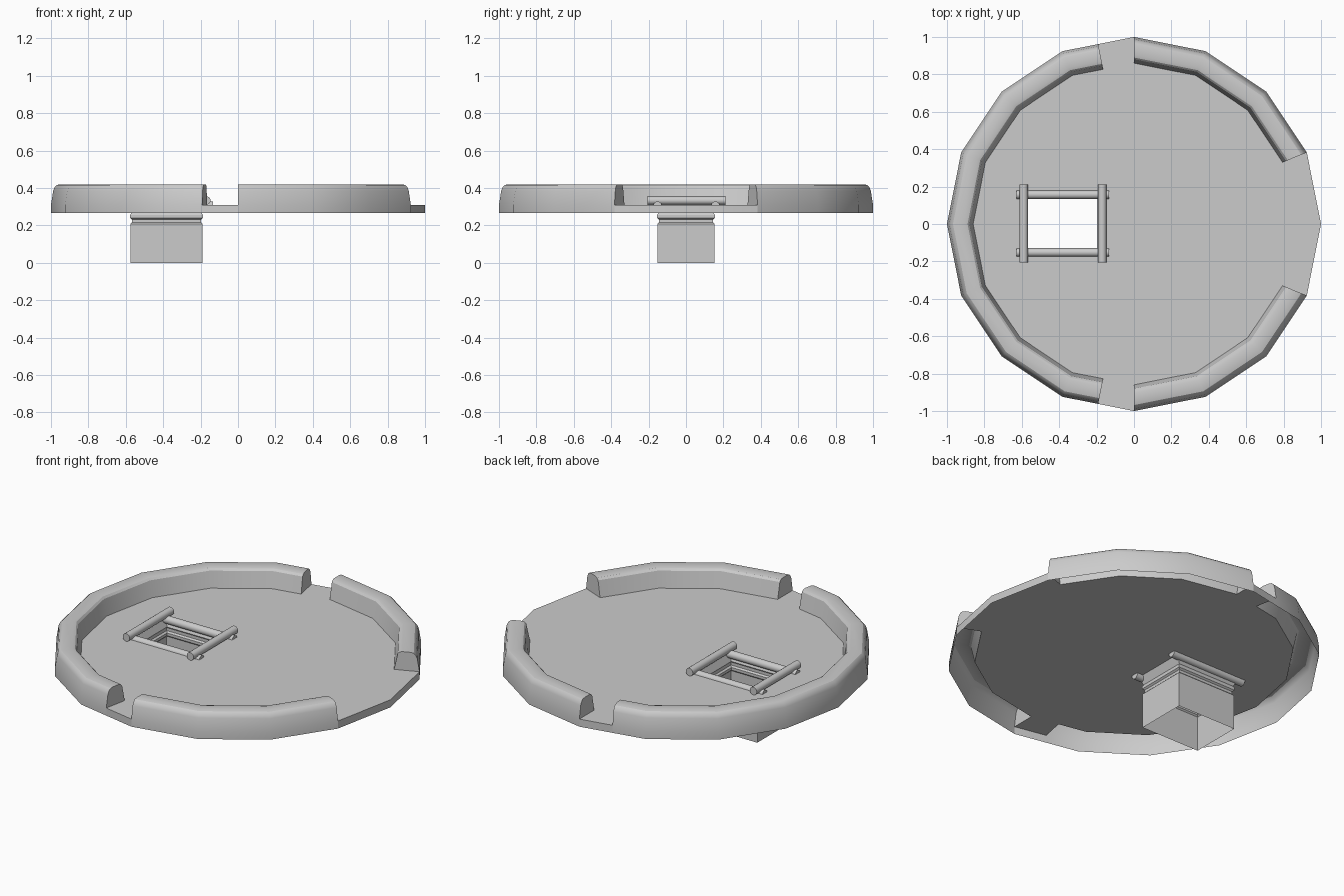
import bpy, bmesh, math
from mathutils import Vector

old = bpy.data.objects.get("Cube")
if old:
    bpy.data.objects.remove(old)

grey = bpy.data.materials.new("light grey")
grey.use_nodes = True
grey.diffuse_color = (0.6, 0.6, 0.6, 1)
grey.node_tree.nodes["Principled BSDF"].inputs["Base Color"].default_value = (0.6, 0.6, 0.6, 1)

STEP = 22.5                    # sixteen-sided plan
FLOOR, BOTTOM = 0.31, 0.265
INNER, OUTER = 0.86, 1.0
WALLS = [(22.5, 90), (101.25, 258.75), (270, 337.5)]
GAPS = [(90, 101.25), (258.75, 270), (337.5, 382.5)]


def finish(bm, name, smooth=30):
    mesh = bpy.data.meshes.new(name)
    bm.to_mesh(mesh)
    bm.free()
    mesh.materials.append(grey)
    obj = bpy.data.objects.new(name, mesh)
    bpy.context.collection.objects.link(obj)
    bpy.ops.object.select_all(action='DESELECT')
    obj.select_set(True)
    bpy.context.view_layer.objects.active = obj
    bpy.ops.object.shade_smooth_by_angle(angle=math.radians(smooth))
    return obj


def on_polygon(angle, radius, z):
    half = STEP / 2
    r = radius * math.cos(math.radians(half)) / math.cos(math.radians(angle % STEP - half))
    a = math.radians(angle)
    return Vector((r * math.cos(a), r * math.sin(a), z))


def arc_angles(start, end):
    corners = [i * STEP for i in range(40) if start < i * STEP < end]
    return [start] + corners + [end]


def sweep(bm, rows, closed=False):
    for a, b in zip(rows, rows[1:] + rows[:1] if closed else rows[1:]):
        for j in range(len(a) - 1):
            bm.faces.new((a[j], b[j], b[j + 1], a[j + 1]))


# Rim walls: hollow rounded profile with closed ends
profile = [(OUTER, BOTTOM), (OUTER, FLOOR), (0.988, 0.385), (0.98, 0.405), (0.968, 0.416),
           (0.95, 0.42), (0.905, 0.42), (0.89, 0.416), (0.88, 0.405), (INNER, FLOOR)]
for name, (start, end) in zip(("back_left_rim", "right_rim", "front_left_rim"), WALLS):
    bm = bmesh.new()
    rows = [[bm.verts.new(on_polygon(t, r, z)) for r, z in profile]
            for t in arc_angles(start, end)]
    sweep(bm, rows)
    bm.faces.new(rows[0][1:])
    bm.faces.new(rows[-1][:0:-1])
    finish(bm, name)

# Low skirts across the openings
for name, (start, end) in zip(("back_skirt", "front_skirt", "left_skirt"), GAPS):
    bm = bmesh.new()
    sweep(bm, [[bm.verts.new(on_polygon(t, OUTER, z)) for z in (BOTTOM, FLOOR)]
               for t in arc_angles(start, end)])
    finish(bm, name)

# Square well: footprint grown or shrunk by the offset at each height
CX, CY, HX, HY = -0.382, 0.0, 0.193, 0.153


def well_ring(bm, offset, z):
    return [bm.verts.new((CX + sx * (HX + offset), CY + sy * (HY + offset), z))
            for sx, sy in ((-1, -1), (1, -1), (1, 1), (-1, 1))]


bm = bmesh.new()
rings = [well_ring(bm, o, z) for o, z in
         ((0, 0), (0, 0.208), (-0.008, 0.216), (-0.008, 0.232), (0.002, 0.24),
          (0.002, 0.255), (-0.004, 0.265), (0.018, FLOOR))]
sweep(bm, list(map(list, zip(*rings))), closed=True)
finish(bm, "well", 15)

# Floor reaches the outer edge in the openings and is cut out over the well
bm = bmesh.new()
outline = []
for wall, gap in zip(WALLS, GAPS):
    for (start, end), radius in ((wall, INNER), (gap, OUTER)):
        outline += [bm.verts.new(on_polygon(t, radius, FLOOR)) for t in arc_angles(start, end)]
edges = []
for loop in (outline, well_ring(bm, 0.018, FLOOR)):
    edges += [bm.edges.new((a, b)) for a, b in zip(loop, loop[1:] + loop[:1])]
bmesh.ops.triangle_fill(bm, edges=edges, use_beauty=True, normal=(0, 0, 1))
for f in bm.faces:
    f.normal_update()
    if f.normal.z < 0:
        f.normal_flip()
bmesh.ops.dissolve_limit(bm, angle_limit=0.01, verts=bm.verts[:], edges=bm.edges[:])
finish(bm, "floor")


# Round bars framing the well
def bar(name, centre, length, axis):
    bm = bmesh.new()
    bmesh.ops.create_cone(bm, cap_ends=True, segments=16, radius1=0.023, radius2=0.023, depth=length)
    turn = Vector((0, 0, 1)).rotation_difference(Vector(axis)).to_matrix()
    bmesh.ops.rotate(bm, matrix=turn, verts=bm.verts)
    bmesh.ops.translate(bm, vec=centre, verts=bm.verts)
    finish(bm, name)


bar("right_bar", (-0.59, 0.003, 0.333), 0.416, (0, 1, 0))
bar("left_bar", (-0.17, 0.003, 0.333), 0.416, (0, 1, 0))
bar("back_bar", (-0.38, 0.157, 0.305), 0.495, (1, 0, 0))
bar("front_bar", (-0.38, -0.152, 0.305), 0.495, (1, 0, 0))
